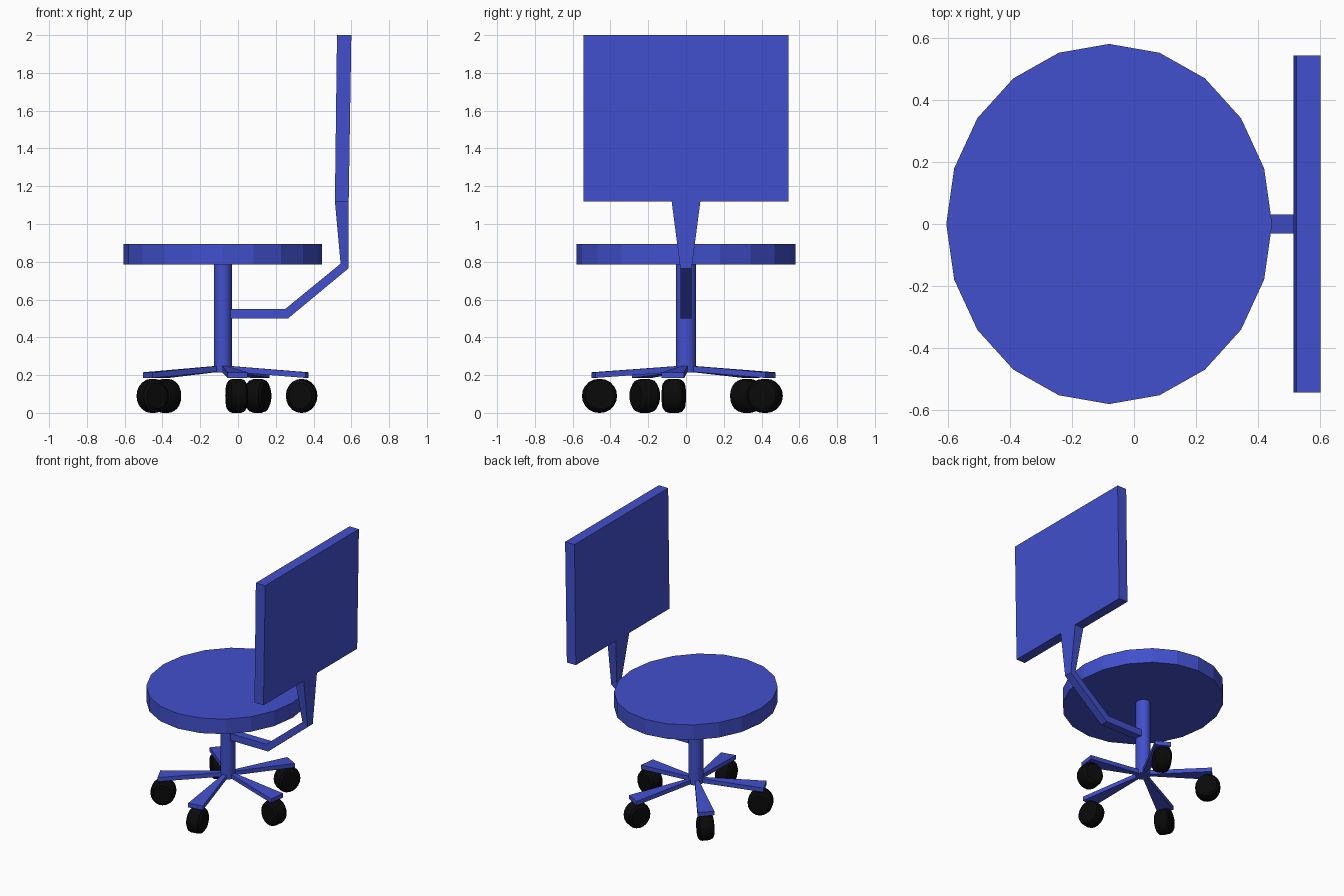
import bpy, bmesh, math
from mathutils import Matrix, Vector

cube = bpy.data.objects.get("Cube")
if cube:
    bpy.data.objects.remove(cube)

CENTRE = Vector((-0.08, 0, 0))
SQUASH = 0.905          # the round parts are slightly narrower in x


def make_material(name, colour):
    mat = bpy.data.materials.new(name)
    mat.use_nodes = True
    mat.diffuse_color = colour
    bsdf = next(n for n in mat.node_tree.nodes if n.type == 'BSDF_PRINCIPLED')
    bsdf.inputs["Base Color"].default_value = colour
    return mat


blue = make_material("blue", (0.054, 0.08, 0.61, 1))
black = make_material("black", (0.003, 0.003, 0.003, 1))


def finish(name, bm, mat, matrix=None):
    if matrix:
        bm.transform(matrix)
    bmesh.ops.recalc_face_normals(bm, faces=bm.faces)
    mesh = bpy.data.meshes.new(name)
    bm.to_mesh(mesh)
    bm.free()
    mesh.materials.append(mat)
    obj = bpy.data.objects.new(name, mesh)
    bpy.context.collection.objects.link(obj)
    return obj


def smooth(obj, degrees):
    bpy.ops.object.select_all(action='DESELECT')
    obj.select_set(True)
    bpy.context.view_layer.objects.active = obj
    bpy.ops.object.shade_smooth_by_angle(angle=math.radians(degrees))


def loft(name, sections, mat, matrix=None):
    """Skin a row of cross-sections that have equal point counts, and cap the ends."""
    bm = bmesh.new()
    rings = [[bm.verts.new(p) for p in s] for s in sections]
    n = len(rings[0])
    for a, b in zip(rings, rings[1:]):
        for i in range(n):
            j = (i + 1) % n
            bm.faces.new((a[i], a[j], b[j], b[i]))
    bm.faces.new(rings[0])
    bm.faces.new(rings[-1])
    return finish(name, bm, mat, matrix)


def ring(radius, z, sides):
    return [(radius * math.cos(math.tau * i / sides),
             radius * math.sin(math.tau * i / sides), z) for i in range(sides)]


place = Matrix.Translation(CENTRE) @ Matrix.Diagonal((SQUASH, 1, 1, 1))

# Seat and column
loft("seat", [ring(0.58, z, 20) for z in (0.785, 0.895)], blue, place)
column = loft("column", [ring(0.053, z, 20) for z in (0.215, 0.79)], blue, place)
smooth(column, 30)


# Bent support arm, flaring where it meets the backrest
def bar_section(front, back, half):
    (x0, z0), (x1, z1) = front, back
    return [(x0, -half, z0), (x1, -half, z1), (x1, half, z1), (x0, half, z0)]


loft("back_support", [
    bar_section((-0.06, 0.55), (-0.06, 0.5), 0.03),
    bar_section((0.25, 0.55), (0.265, 0.5), 0.03),
    bar_section((0.543, 0.79), (0.585, 0.765), 0.03),
    bar_section((0.513, 1.12), (0.586, 1.12), 0.076),
], blue)

# Backrest panel, leaning slightly
loft("backrest", [
    bar_section((0.513, 1.12), (0.586, 1.12), 0.542),
    bar_section((0.524, 2.0), (0.6, 2.0), 0.542),
], blue)


# Five tapered legs, each with a caster wheel
def leg_section(r, half, low, high):
    return [(r, -half, low), (r, half, low), (r, half, high), (r, -half, high)]


for i in range(5):
    turn = place @ Matrix.Rotation(math.radians(-80 + 72 * i), 4, 'Z')
    loft(f"leg_{i + 1}", [leg_section(0.02, 0.012, 0.219, 0.25),
                          leg_section(0.497, 0.06, 0.185, 0.215)], blue, turn)
    roll = (turn @ Matrix.Translation((0.465, 0, 0.09))
            @ Matrix.Rotation(math.pi / 2, 4, 'X'))
    wheel = loft(f"caster_{i + 1}",
                 [ring(r, z, 20) for r, z in ((0.068, -0.056), (0.084, -0.044), (0.09, -0.025),
                                              (0.09, 0.025), (0.084, 0.044), (0.068, 0.056))],
                 black, roll)
    smooth(wheel, 30)
